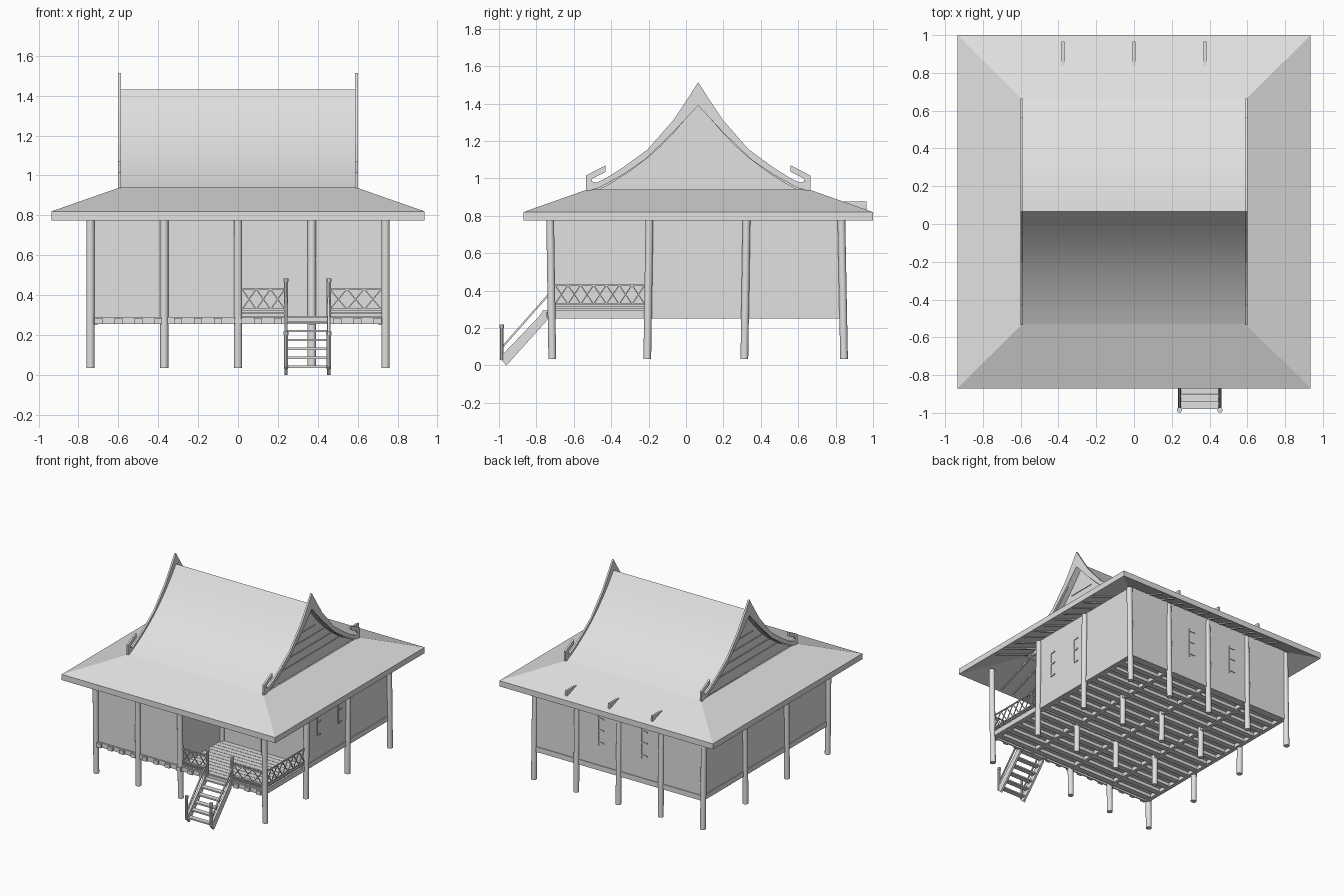
import bpy, bmesh, math
from mathutils import Matrix, Vector

if "Cube" in bpy.data.objects:
    bpy.data.objects.remove(bpy.data.objects["Cube"])

GREY = 0.75
mat = bpy.data.materials.new("plain grey")
mat.use_nodes = True
mat.diffuse_color = (GREY, GREY, GREY, 1)
mat.node_tree.nodes["Principled BSDF"].inputs["Base Color"].default_value = (GREY, GREY, GREY, 1)


class Part:
    """Collects simple solids into one named object."""

    def __init__(self, name):
        self.name, self.bm = name, bmesh.new()

    def box(self, x0, x1, y0, y1, z0, z1):
        m = Matrix.Translation(((x0 + x1) / 2, (y0 + y1) / 2, (z0 + z1) / 2))
        bmesh.ops.create_cube(self.bm, size=1, matrix=m @ Matrix.Diagonal((x1 - x0, y1 - y0, z1 - z0, 1)))

    def rod(self, a, b, r, sides=4):
        a, b = Vector(a), Vector(b)
        m = Matrix.Translation((a + b) / 2) @ (b - a).to_track_quat('Z', 'Y').to_matrix().to_4x4()
        bmesh.ops.create_cone(self.bm, cap_ends=True, segments=sides, radius1=r, radius2=r,
                              depth=(b - a).length, matrix=m @ Matrix.Rotation(math.pi / sides, 4, 'Z'))

    def prism(self, pts, x0, x1):
        rings = [[self.bm.verts.new((x, y, z)) for y, z in pts] for x in (x0, x1)]
        self.bm.faces.new(rings[0])
        self.bm.faces.new(rings[1])
        for i in range(len(pts)):
            j = (i + 1) % len(pts)
            self.bm.faces.new((rings[0][i], rings[0][j], rings[1][j], rings[1][i]))

    def done(self, smooth=False):
        bmesh.ops.recalc_face_normals(self.bm, faces=self.bm.faces)
        me = bpy.data.meshes.new(self.name)
        self.bm.to_mesh(me)
        self.bm.free()
        me.materials.append(mat)
        ob = bpy.data.objects.new(self.name, me)
        bpy.context.collection.objects.link(ob)
        if smooth:
            bpy.ops.object.select_all(action='DESELECT')
            ob.select_set(True)
            bpy.context.view_layer.objects.active = ob
            bpy.ops.object.shade_smooth_by_angle(angle=math.radians(35))
        return ob


MID = 0.065                 # ridge line in y
W, FRONT, BACK = 0.735, -0.72, 0.84
PORCH = -0.2                # back wall of the porch

# Lower hipped roof: a closed shell of four rings
skirt = Part("lower_roof")
rings = []
for hx, hy, z in ((0.935, 0.935, 0.775), (0.935, 0.935, 0.82), (0.592, 0.595, 0.94), (0.592, 0.595, 0.9)):
    rings.append([skirt.bm.verts.new((sx * hx, MID + sy * hy, z))
                  for sx, sy in ((-1, -1), (1, -1), (1, 1), (-1, 1))])
for k in range(4):
    a, b = rings[k], rings[(k + 1) % 4]
    for i in range(4):
        j = (i + 1) % 4
        skirt.bm.faces.new((a[i], a[j], b[j], b[i]))
skirt.done()

# Rafters under the eaves
rafters = Part("rafters")
for i in range(-5, 6):
    t = i * 0.11
    for s in (-1, 1):
        rafters.rod((t, MID + s * 0.91, 0.782), (t, MID + s * 0.6, 0.893), 0.008)
        rafters.rod((s * 0.91, MID + t, 0.782), (s * 0.6, MID + t, 0.893), 0.008)
rafters.done()

# Upper curved roof
half = [(0, 1.43), (0.065, 1.345), (0.13, 1.27), (0.2, 1.197), (0.27, 1.135),
        (0.36, 1.067), (0.45, 1.008), (0.53, 0.963), (0.595, 0.932)]
curve = [(MID - d, z) for d, z in reversed(half)] + [(MID + d, z) for d, z in half[1:]]
roof = Part("upper_roof")
roof.prism(curve + [(y, z - 0.025) for y, z in reversed(curve)], -0.588, 0.588)
roof.done(smooth=True)

# Recessed gable walls
gable = Part("gable_walls")
for s in (-1, 1):
    gable.prism([(y, z - 0.02) for y, z in curve], s * 0.53, s * 0.55)
    for i in range(1, 5):
        w = 0.55 - i * 0.11
        gable.box(min(s * 0.55, s * 0.556), max(s * 0.55, s * 0.556), MID - w, MID + w,
                  0.93 + i * 0.07, 0.935 + i * 0.07)
gable.done()

# Bargeboards with upturned hooks at their feet
board = [(0, 1.515), (0.06, 1.42), (0.13, 1.315), (0.27, 1.155), (0.4, 1.06), (0.5, 0.997),
         (0.545, 0.977), (0.57, 0.985), (0.565, 1.0), (0.495, 1.035), (0.495, 1.07),
         (0.6, 1.015), (0.6, 0.93), (0.53, 0.95), (0.4, 1.022), (0.285, 1.1), (0.13, 1.25), (0, 1.39)]
barge = Part("bargeboards")
for sx in (-1, 1):
    for sy in (-1, 1):
        barge.prism([(MID + sy * d, z) for d, z in board], sx * 0.588, sx * 0.602)
barge.done()

# Wedges on the back slope
wedges = Part("roof_wedges")
for x in (-0.375, 0, 0.375):
    wedges.prism([(0.81, 0.877), (0.965, 0.877), (0.965, 0.835), (0.9, 0.84)], x - 0.008, x + 0.008)
wedges.done()

# Columns, the outer rows leaning slightly
columns = Part("columns")
for x in (-0.74, -0.37, 0, 0.37, 0.74):
    for foot, top in ((-0.715, -0.727), (-0.207, -0.195), (0.312, 0.324), (0.845, 0.83)):
        if x == 0.37 and foot < -0.5:
            continue
        columns.rod((x, foot, 0.035), (x, top, 0.82), 0.021, 16)
columns.done(smooth=True)

# Walls around an open front corner
T = 0.015
walls = Part("walls")
walls.box(-W, W, BACK - T, BACK, 0.255, 0.83)
walls.box(-W, -W + T, FRONT, BACK, 0.255, 0.83)
walls.box(W - T, W, PORCH, BACK, 0.255, 0.83)
walls.box(-W, 0, FRONT, FRONT + T, 0.29, 0.83)
walls.box(-T, 0, FRONT, PORCH, 0.255, 0.83)
walls.box(0, W, PORCH, PORCH + T, 0.255, 0.83)
walls.done()

# Skirting around the walls
base = Part("base_boards")
base.box(-W - 0.005, W + 0.005, BACK, BACK + 0.006, 0.255, 0.295)
for s in (-1, 1):
    x = s * (W + 0.003)
    base.box(x - 0.003, x + 0.003, FRONT, BACK, 0.255, 0.295)
base.box(-W, W, FRONT - 0.01, FRONT, 0.255, 0.29)
base.done()

# Floor deck, joists, beams and the joist ends at the front
floor = Part("floor_deck")
floor.box(-W, W, FRONT, BACK, 0.28, 0.288)
for i in range(12):
    y = FRONT + i * 0.0433
    floor.box(0, W, y, y + 0.04, 0.288, 0.295)
floor.done()
joists = Part("floor_joists")
for i in range(15):
    y = FRONT + 0.02 + i * 0.106
    joists.box(-W, W, y, y + 0.045, 0.255, 0.28)
for x in (-0.72, -0.37, 0, 0.37, 0.72):
    joists.box(x - 0.015, x + 0.015, FRONT, BACK, 0.25, 0.28)
for i in range(15):
    x = -0.7 + i * 0.1
    if not 0.22 < x < 0.47:
        joists.box(x - 0.02, x + 0.02, FRONT - 0.025, FRONT, 0.255, 0.285)
joists.done()

# Windows and door as slim raised trims
trims = Part("window_trims")
for c in (-0.06, 0.2):
    trims.box(W, W + 0.006, c - 0.004, c + 0.004, 0.47, 0.67)
    for z in (0.47, 0.57, 0.66):
        trims.box(W, W + 0.006, c, c + 0.04, z, z + 0.01)
for c in (0.18, -0.2):
    trims.box(c - 0.004, c + 0.004, BACK, BACK + 0.006, 0.45, 0.68)
    for z in (0.47, 0.57, 0.66):
        trims.box(c - 0.05, c, BACK, BACK + 0.006, z, z + 0.01)
trims.done()
door = Part("door")
door.box(0.29, 0.4, PORCH - 0.006, PORCH, 0.575, 0.583)
for x in (0.29, 0.343, 0.395):
    door.box(x, x + 0.005, PORCH - 0.005, PORCH, 0.295, 0.578)
door.done()

# Lattice railings
rail = Part("porch_railings")


def railing(a, b, count):
    a, b = Vector(a), Vector(b)
    for z in (0.31, 0.328, 0.43):
        rail.rod((*a, z), (*b, z), 0.006)
    for i in range(count):
        p, q = a.lerp(b, i / count), a.lerp(b, (i + 1) / count)
        rail.rod((*p, 0.328), (*q, 0.43), 0.004)
        rail.rod((*p, 0.43), (*q, 0.328), 0.004)


railing((0.02, FRONT), (0.235, FRONT), 3)
railing((0.46, FRONT), (0.72, FRONT), 3)
railing((W, -0.7), (W, -0.22), 7)
rail.done()

# Stairs with sloping stringers, treads, posts and handrails
stairs = Part("stairs")
posts = Part("stair_posts")
for x in (0.24, 0.455):
    stairs.prism([(-0.74, 0.295), (-0.74, 0.245), (-0.96, 0.0), (-0.998, 0.04), (-0.78, 0.268), (-0.765, 0.295)],
                 x - 0.008, x + 0.008)
    for y, z0, z1 in ((-0.722, 0.255, 0.465), (-0.985, 0.03, 0.2)):
        posts.rod((x, y, z0), (x, y, z1), 0.011, 8)
        posts.rod((x, y, z1), (x, y, z1 + 0.018), 0.014, 8)
    posts.rod((x, -0.985, 0.095), (x, -0.725, 0.39), 0.007)
for i in range(6):
    y, z = -0.965 + i * 0.041, 0.04 + i * 0.045
    stairs.box(0.24, 0.455, y - 0.015, y + 0.025, z - 0.005, z + 0.006)
stairs.done()
posts.done()
